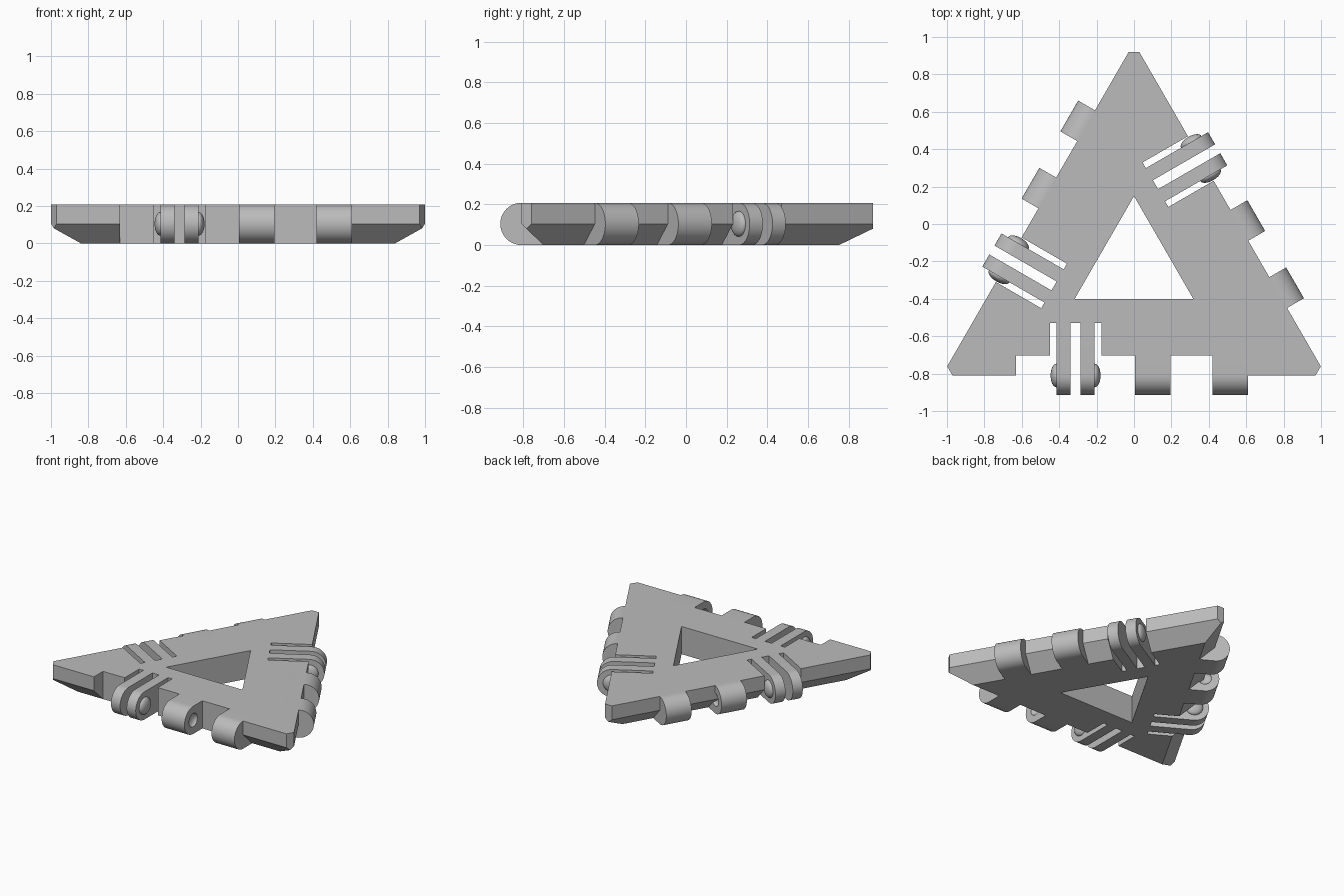
import bpy, bmesh, math
from mathutils import Matrix, Vector

default = bpy.data.objects.get("Cube")
if default:
    bpy.data.objects.remove(default, do_unlink=True)

H = 0.208                  # plate thickness
EDGE = 0.593               # centre to outer edge, also the hinge axis
VALLEY = 0.485             # centre to the notched edge
SLOT = 0.313               # centre to the bottom of the clip slots
CENTRE = Matrix.Translation((0, -0.217, 0))

grey = bpy.data.materials.new("plain_grey")
grey.use_nodes = True
COLOUR = (0.5, 0.5, 0.5, 1)
grey.diffuse_color = COLOUR
grey.node_tree.nodes["Principled BSDF"].inputs["Base Color"].default_value = COLOUR


def make(name, bm, matrix):
    bm.transform(matrix)
    bmesh.ops.recalc_face_normals(bm, faces=bm.faces)
    mesh = bpy.data.meshes.new(name)
    bm.to_mesh(mesh)
    bm.free()
    mesh.materials.append(grey)
    obj = bpy.data.objects.new(name, mesh)
    bpy.context.collection.objects.link(obj)
    return obj


def cut(target, cutter):
    mod = target.modifiers.new("cut", 'BOOLEAN')
    mod.operation = 'DIFFERENCE'
    mod.solver = 'EXACT'
    mod.object = cutter
    bpy.context.view_layer.objects.active = target
    bpy.ops.object.modifier_apply(modifier=mod.name)
    bpy.data.objects.remove(cutter, do_unlink=True)


def smooth(obj):
    bpy.ops.object.select_all(action='DESELECT')
    obj.select_set(True)
    bpy.context.view_layer.objects.active = obj
    bpy.ops.object.shade_smooth_by_angle(angle=math.radians(35))


def loft_triangle(layers):
    """Solid through triangles given as (inradius, z)."""
    bm = bmesh.new()
    rings = []
    for r, z in layers:
        angles = [math.radians(90 + 120 * i) for i in range(3)]
        rings.append([bm.verts.new((2 * r * math.cos(a), 2 * r * math.sin(a), z)) for a in angles])
    for low, high in zip(rings, rings[1:]):
        for i in range(3):
            j = (i + 1) % 3
            bm.faces.new((low[i], low[j], high[j], high[i]))
    bm.faces.new(rings[0][::-1])
    bm.faces.new(rings[-1])
    return bm


def box(x0, x1, d0, d1):
    """Tall cutter box between two distances from the centre."""
    bm = bmesh.new()
    bmesh.ops.create_cube(bm, size=1)
    bm.transform(Matrix.Translation(((x0 + x1) / 2, -(d0 + d1) / 2, H / 2))
                 @ Matrix.Diagonal((x1 - x0, d1 - d0, 1, 1)))
    return bm


def rounded_arm(x0, x1, start, steps=24):
    """Arm from the plate to a half-round end on the hinge axis."""
    bm = bmesh.new()
    r = H / 2
    profile = [(start, 0)]
    for i in range(steps + 1):
        a = math.pi * (i / steps - 0.5)
        profile.append((EDGE + r * math.cos(a), r + r * math.sin(a)))
    profile.append((start, H))
    face = bm.faces.new([bm.verts.new((x0, -d, z)) for d, z in profile])
    out = bmesh.ops.extrude_face_region(bm, geom=[face])
    verts = [g for g in out["geom"] if isinstance(g, bmesh.types.BMVert)]
    bmesh.ops.translate(bm, verts=verts, vec=(x1 - x0, 0, 0))
    return bm


def button(x, depth, radius):
    """Flattened ball on the hinge axis."""
    bm = bmesh.new()
    bmesh.ops.create_uvsphere(bm, u_segments=32, v_segments=16, radius=1)
    bm.transform(Matrix.Translation((x, -EDGE, H / 2))
                 @ Matrix.Diagonal((depth, radius, radius, 1))
                 @ Matrix.Rotation(math.pi / 2, 4, 'Y'))
    return bm


# Triangular plate with bevelled underside and blunt corners
bm = loft_triangle([(VALLEY, 0), (EDGE, H / 2), (EDGE, H)])
for i in range(3):
    a = math.radians(90 + 120 * i)
    n = Vector((math.cos(a), math.sin(a), 0))
    bmesh.ops.bisect_plane(bm, geom=bm.verts[:] + bm.edges[:] + bm.faces[:],
                           plane_co=n * 1.137, plane_no=n, clear_outer=True)
    bmesh.ops.holes_fill(bm, edges=bm.edges[:], sides=0)
plate = make("triangle_plate", bm, CENTRE)

# Triangular window in the middle
cut(plate, make("window_cutter", loft_triangle([(0.183, -0.1), (0.183, H + 0.1)]), CENTRE))

# Hinge parts on each side; the front runs the opposite way to the other two
for side, turn, flip in (("front", 0, 1), ("right", 120, -1), ("left", -120, -1)):
    M = (CENTRE @ Matrix.Rotation(math.radians(turn), 4, 'Z')
         @ Matrix.Diagonal((flip, 1, 1, 1)))

    # Notch along the edge and pocket for the clip
    cut(plate, make("notch_cutter", box(-0.63, 0.61, VALLEY, 0.8), M))
    cut(plate, make("pocket_cutter", box(-0.45, -0.175, SLOT, 0.8), M))

    # Solid knuckles with facing sockets
    for name, x0, x1, socket in (("inner", 0.005, 0.195, 0.195), ("outer", 0.42, 0.61, 0.42)):
        knuckle = make(f"{side}_{name}_knuckle", rounded_arm(x0, x1, VALLEY), M)
        cut(knuckle, make("socket_cutter", button(socket, 0.028, 0.05), M))
        smooth(knuckle)

    # Springy clip fingers with snap buttons on their outer faces
    for name, x0, x1, face in (("outer", -0.415, -0.34, -0.415), ("inner", -0.285, -0.21, -0.21)):
        smooth(make(f"{side}_{name}_clip_finger", rounded_arm(x0, x1, SLOT), M))
        smooth(make(f"{side}_{name}_snap_button", button(face, 0.031, 0.063), M))
